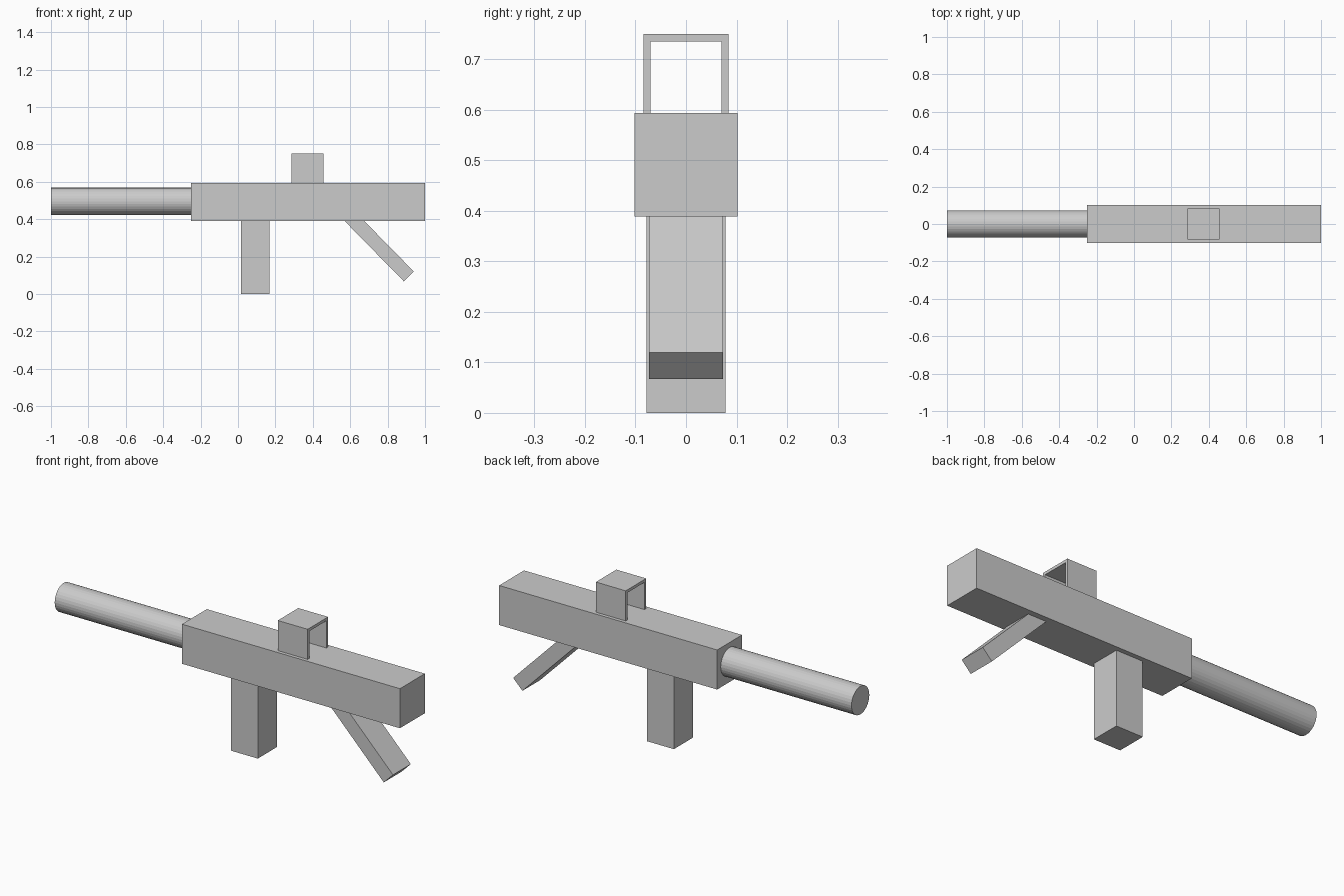
import bpy
import math

if "Cube" in bpy.data.objects:
    bpy.data.objects.remove(bpy.data.objects["Cube"])


def extrude_profile(name, points, axis, start, end):
    """Solid from a closed profile: (x, z) swept along y, or (y, z) swept along x."""
    def place(p, d):
        return (p[0], d, p[1]) if axis == 'Y' else (d, p[0], p[1])
    n = len(points)
    verts = [place(p, start) for p in points] + [place(p, end) for p in points]
    faces = [tuple(range(n)), tuple(range(2 * n - 1, n - 1, -1))]
    faces += [(i, i + n, (i + 1) % n + n, (i + 1) % n) for i in range(n)]
    if axis == 'X':
        faces = [f[::-1] for f in faces]
    mesh = bpy.data.meshes.new(name)
    mesh.from_pydata(verts, [], faces)
    obj = bpy.data.objects.new(name, mesh)
    bpy.context.collection.objects.link(obj)
    return obj


def rect(x0, x1, z0, z1):
    return [(x0, z0), (x1, z0), (x1, z1), (x0, z1)]


# Main receiver block
extrude_profile("receiver", rect(-0.25, 1.0, 0.389, 0.594), 'Y', -0.102, 0.102)

# Straight magazine under the receiver
extrude_profile("magazine", rect(0.015, 0.168, 0.0, 0.389), 'Y', -0.078, 0.078)

# Slanted rear grip, trimmed flush with the receiver underside
extrude_profile("grip", [(0.571, 0.389), (0.887, 0.067), (0.94, 0.12), (0.676, 0.389)],
                'Y', -0.073, 0.073)

# Open-ended sight: upside-down U profile
extrude_profile("sight", [(-0.084, 0.594), (-0.07, 0.594), (-0.07, 0.735), (0.07, 0.735),
                          (0.07, 0.594), (0.084, 0.594), (0.084, 0.75), (-0.084, 0.75)],
                'X', 0.287, 0.458)

# Round barrel
bpy.ops.mesh.primitive_cylinder_add(vertices=32, radius=0.073, depth=0.75,
                                    location=(-0.625, 0, 0.495),
                                    rotation=(0, math.pi / 2, 0))
bpy.context.object.name = "barrel"
